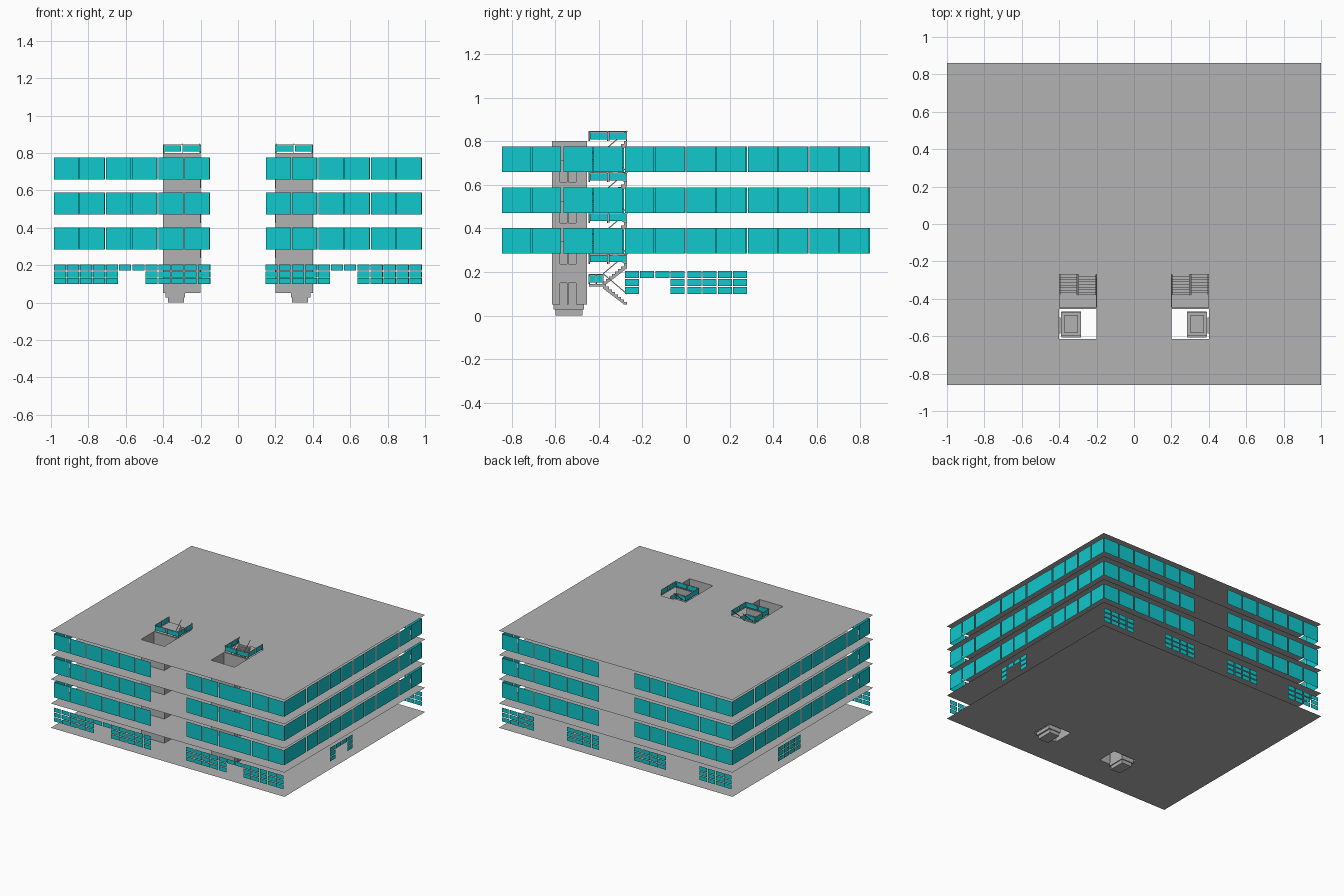
import bpy
import bmesh
from mathutils import Vector

if "Cube" in bpy.data.objects:
    bpy.data.objects.remove(bpy.data.objects["Cube"], do_unlink=True)


def make_material(name, color):
    m = bpy.data.materials.new(name)
    m.use_nodes = True
    m.diffuse_color = color
    m.node_tree.nodes["Principled BSDF"].inputs["Base Color"].default_value = color
    return m


CONCRETE = make_material("concrete_grey", (0.45, 0.45, 0.45, 1))
GLASS = make_material("turquoise_glass", (0.005, 0.58, 0.61, 1))

GROUND, STOREY = 0.05, 0.1875
FLOORS = [GROUND + STOREY * i for i in range(5)]
HX, HY = 1.0, 0.86


class Part:
    """Collects quads and boxes, then becomes one object."""

    def __init__(self, name, material):
        self.name, self.material, self.bm = name, material, bmesh.new()

    def quad(self, *points):
        self.bm.faces.new([self.bm.verts.new(p) for p in points])

    def panel(self, a, b, z0, z1):
        """Upright panel standing on the line from a to b."""
        self.quad((*a, z0), (*b, z0), (*b, z1), (*a, z1))

    def box(self, x, y, z):
        lo, hi = Vector((x[0], y[0], z[0])), Vector((x[1], y[1], z[1]))
        verts = bmesh.ops.create_cube(self.bm, size=1)["verts"]
        for v in verts:
            v.co = (lo + hi) / 2 + v.co * (hi - lo)

    def extrude_x(self, outline, x0, x1):
        """Solid from a (y, z) outline spanning x0 to x1."""
        a = [self.bm.verts.new((x0, y, z)) for y, z in outline]
        b = [self.bm.verts.new((x1, y, z)) for y, z in outline]
        self.bm.faces.new(a)
        self.bm.faces.new(b[::-1])
        for i in range(len(a)):
            j = (i + 1) % len(a)
            self.bm.faces.new((a[j], a[i], b[i], b[j]))

    def finish(self, mirror=False):
        if mirror:
            geom = self.bm.verts[:] + self.bm.edges[:] + self.bm.faces[:]
            copy = bmesh.ops.duplicate(self.bm, geom=geom)["geom"]
            for v in copy:
                if isinstance(v, bmesh.types.BMVert):
                    v.co.x *= -1
            bmesh.ops.reverse_faces(
                self.bm, faces=[f for f in copy if isinstance(f, bmesh.types.BMFace)])
        mesh = bpy.data.meshes.new(self.name)
        self.bm.to_mesh(mesh)
        self.bm.free()
        mesh.materials.append(self.material)
        ob = bpy.data.objects.new(self.name, mesh)
        bpy.context.collection.objects.link(ob)
        return ob


# Floor plates: thin sheets with lift and stair openings
WELL_X = (0.2, 0.4)
LIFT_Y, STAIR_Y = (-0.615, -0.455), (-0.445, -0.27)
xs = [-HX, -0.4, -0.2, 0.2, 0.4, HX]
ys = [-HY, *LIFT_Y, *STAIR_Y, HY]
for level, z in enumerate(FLOORS):
    slab = Part("roof_slab" if level == 4 else f"floor_slab_{level}", CONCRETE)
    for i in range(5):
        for j in range(5):
            if i in (1, 3) and (j == 1 or (j == 3 and level > 0)):
                continue
            slab.quad((xs[i], ys[j], z), (xs[i + 1], ys[j], z),
                      (xs[i + 1], ys[j + 1], z), (xs[i], ys[j + 1], z))
    bmesh.ops.remove_doubles(slab.bm, verts=slab.bm.verts, dist=0.0001)
    slab.finish()

# Facades: a horizontal coordinate u runs along each face
WX, WY = 0.985, 0.845
FACES = {
    "front": lambda u: (u, -WY),
    "back": lambda u: (-u, WY),
    "left": lambda u: (WX, u),
    "right": lambda u: (-WX, -u),
}

# Upper windows in pairs
for side, place in FACES.items():
    if side in ("front", "back"):
        starts = [-0.985, -0.705, -0.425, 0.15, 0.43, 0.71]
    else:
        starts = [-0.845 + 0.2825 * i for i in range(6)]
    win = Part(f"{side}_upper_windows", GLASS)
    for z in FLOORS[1:4]:
        for s in starts:
            for u in (s, s + 0.138):
                win.panel(place(u), place(u + 0.134), z + 0.046, z + 0.163)
    win.finish()


# Ground windows: small panes, three rows; door bays keep the top row only
def pane_columns(part, place, start, pattern):
    for i, rows in enumerate(pattern):
        u = start + 0.07 * i
        for r in range(rows):
            top = 0.204 - 0.037 * r
            part.panel(place(u), place(u + 0.064), top - 0.032, top)


BLOCK, DOORWAY = [3] * 4, [3, 1, 1, 3]
LAYOUT = {
    "front": [(-0.985, BLOCK + DOORWAY + BLOCK), (0.148, BLOCK + DOORWAY + BLOCK)],
    "back": [(u, BLOCK) for u in (-0.985, -0.425, 0.148, 0.708)],
    "left": [(-0.28, DOORWAY)],
    "right": [(-0.28, BLOCK)],
}
for side, groups in LAYOUT.items():
    ground = Part(f"{side}_ground_windows", GLASS)
    for start, pattern in groups:
        pane_columns(ground, FACES[side], start, pattern)
    ground.finish()

# Lift shafts with a doorway on the outer side of each storey
shaft = Part("lift_shafts", CONCRETE)
x0, x1 = WELL_X
y0, y1 = LIFT_Y
d0, d1, door_height = -0.585, -0.5, 0.105
for z in FLOORS[:4]:
    top = z + STOREY
    shaft.panel((x0, y0), (x1, y0), z, top)
    shaft.panel((x1, y1), (x0, y1), z, top)
    shaft.panel((x0, y1), (x0, y0), z, top)
    shaft.panel((x1, y0), (x1, d0), z, top)
    shaft.panel((x1, d1), (x1, y1), z, top)
    shaft.panel((x1, d0), (x1, d1), z + door_height, top)
shaft.finish(mirror=True)

# Lift cars on stepped pit bases
car = Part("lift_cars", CONCRETE)
car.box((0.29, 0.375), (-0.6, -0.475), (0, 0.027))
car.box((0.283, 0.387), (-0.608, -0.468), (0.027, 0.052))
car.box((0.283, 0.39), (-0.6, -0.47), (0.052, 0.165))
car.box((0.3, 0.375), (-0.58, -0.49), (0.165, 0.175))
car.finish(mirror=True)

door = Part("lift_door_frames", CONCRETE)
for z in FLOORS[:4]:
    for y in (d0, (d0 + d1) / 2 - 0.003, d1 - 0.006):
        door.box((0.392, 0.402), (y, y + 0.006), (z, z + door_height))
    door.box((0.392, 0.402), (d0, d1), (z + door_height - 0.006, z + door_height))
door.finish(mirror=True)

# Switchback stairs: outer flight up to a landing, inner flight back
stairs = Part("stairs", CONCRETE)
rails = Part("handrails", CONCRETE)
glass = Part("stair_glass", GLASS)
LAND_Y, STEPS = -0.38, 8
RUN = (STAIR_Y[1] - LAND_Y) / STEPS
RISE = STOREY / 2 / STEPS


def flight(x0, x1, start_y, z, direction):
    outline = [(start_y, z)]
    for i in range(STEPS):
        y = start_y + direction * RUN * i
        outline += [(y, z + RISE * (i + 1)), (y + direction * RUN, z + RISE * (i + 1))]
    end_y, end_z = outline[-1]
    outline += [(end_y, end_z - 0.02), (start_y + direction * RUN, z)]
    stairs.extrude_x(outline, x0, x1)
    for x in (x0 + 0.002, x1 - 0.005):
        rails.extrude_x([(start_y, z + 0.045), (start_y, z + 0.051),
                         (end_y, end_z + 0.051), (end_y, end_z + 0.045)], x, x + 0.003)


for z in FLOORS[:4]:
    mid = z + STOREY / 2
    flight(0.302, 0.398, STAIR_Y[1], z, -1)
    flight(0.202, 0.298, LAND_Y, mid, 1)
    stairs.box((0.202, 0.398), (STAIR_Y[0], LAND_Y), (mid - 0.01, mid))


def guard(z, y_end):
    """Glass guard on three sides, with posts and a top rail."""
    corners = [(x1, y_end), (x1, STAIR_Y[0]), (x0, STAIR_Y[0]), (x0, y_end)]
    for a, b in zip(corners, corners[1:]):
        va, vb = Vector(a), Vector(b)
        for t in (0, 0.5):
            p, q = va.lerp(vb, t + 0.02), va.lerp(vb, t + 0.48)
            glass.panel(p, q, z + 0.008, z + 0.04)
            rails.box((p.x - 0.002, p.x + 0.002), (p.y - 0.002, p.y + 0.002), (z, z + 0.042))
        rails.box((min(a[0], b[0]) - 0.002, max(a[0], b[0]) + 0.002),
                  (min(a[1], b[1]) - 0.002, max(a[1], b[1]) + 0.002),
                  (z + 0.042, z + 0.046))


for z in FLOORS[1:]:
    guard(z, STAIR_Y[1])
for z in FLOORS[:4]:
    guard(z + STOREY / 2, LAND_Y)

for part in (stairs, rails, glass):
    bmesh.ops.recalc_face_normals(part.bm, faces=part.bm.faces)
    part.finish(mirror=True)
